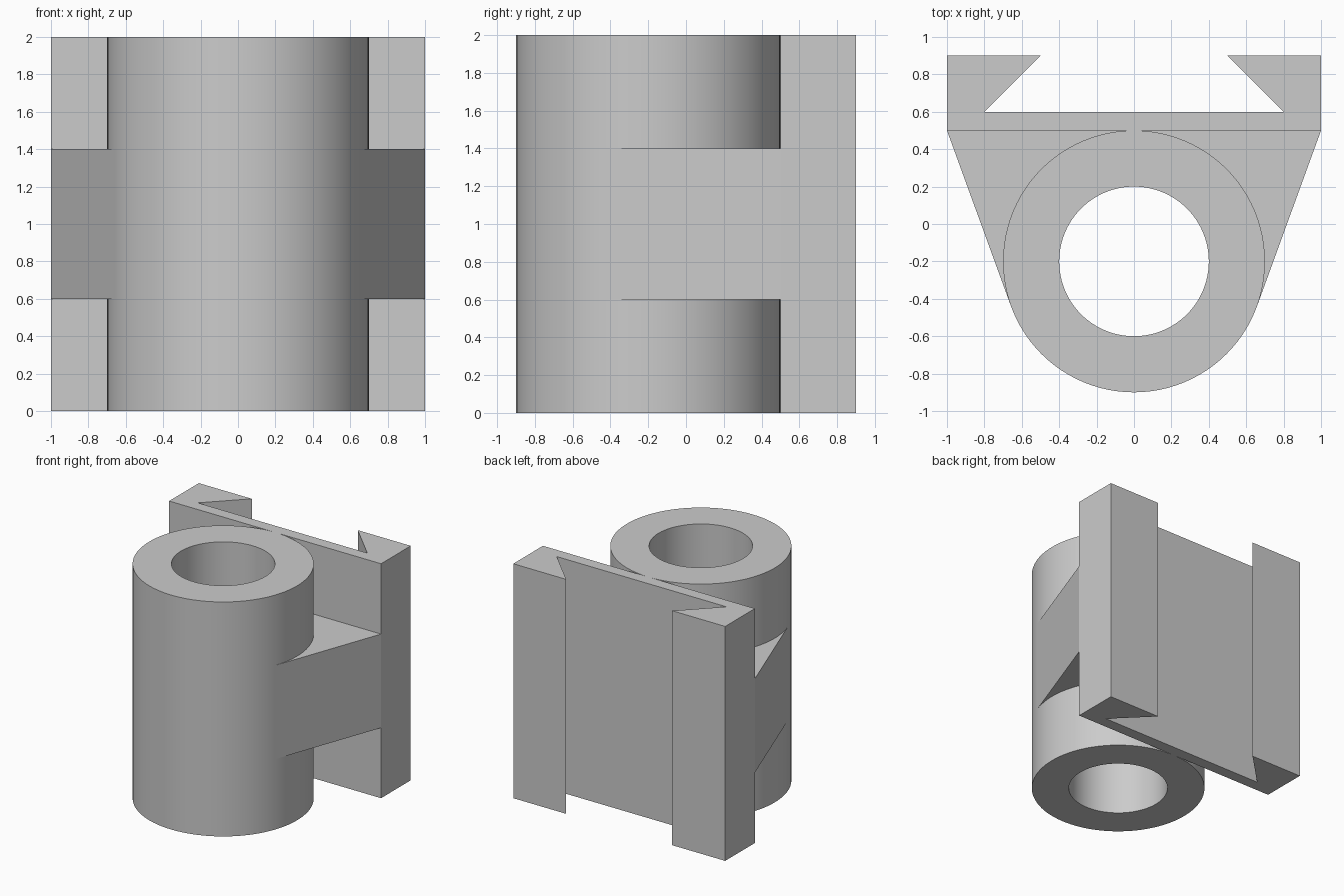
import bpy
import bmesh
from math import cos, sin, radians, pi

cube = bpy.data.objects.get("Cube")
if cube:
    bpy.data.objects.remove(cube, do_unlink=True)

CENTER_Y = -0.2
OUTER, BORE, HEIGHT = 0.7, 0.4, 2.0

grey = bpy.data.materials.new("plain_grey")
grey.use_nodes = True
grey.diffuse_color = (0.6, 0.6, 0.6, 1)
grey.node_tree.nodes["Principled BSDF"].inputs["Base Color"].default_value = grey.diffuse_color


def add_object(name, bm):
    bmesh.ops.recalc_face_normals(bm, faces=bm.faces)
    mesh = bpy.data.meshes.new(name)
    bm.to_mesh(mesh)
    bm.free()
    mesh.materials.append(grey)
    obj = bpy.data.objects.new(name, mesh)
    bpy.context.collection.objects.link(obj)
    return obj


def prism(name, outline, z0, z1):
    """Extrude a flat outline from z0 to z1."""
    bm = bmesh.new()
    face = bm.faces.new([bm.verts.new((x, y, z0)) for x, y in outline])
    top = bmesh.ops.extrude_face_region(bm, geom=[face])["geom"]
    bmesh.ops.translate(bm, vec=(0, 0, z1 - z0),
                        verts=[v for v in top if isinstance(v, bmesh.types.BMVert)])
    return add_object(name, bm)


def on_circle(radius, angle):
    return radius * cos(angle), CENTER_Y + radius * sin(angle)


# Bored cylinder: a closed rectangular section swept around its axis
bm = bmesh.new()
STEPS = 96
section = [(BORE, 0), (OUTER, 0), (OUTER, HEIGHT), (BORE, HEIGHT)]
rings = [[bm.verts.new((*on_circle(r, 2 * pi * i / STEPS), z)) for r, z in section]
         for i in range(STEPS)]
for i, ring in enumerate(rings):
    after = rings[(i + 1) % STEPS]
    for k in range(4):
        n = (k + 1) % 4
        bm.faces.new((ring[k], after[k], after[n], ring[n]))
tube = add_object("bored_cylinder", bm)
bpy.ops.object.select_all(action="DESELECT")
tube.select_set(True)
bpy.context.view_layer.objects.active = tube
bpy.ops.object.shade_smooth_by_angle(angle=radians(30))

# Back plate with a dovetail slot
half = [(1, 0.5), (1, 0.9), (0.5, 0.9), (0.8, 0.6)]
prism("dovetail_plate", half + [(-x, y) for x, y in reversed(half)], 0, HEIGHT)

# Middle web, its sides tangent to the cylinder and its inner arc buried in the wall
TANGENT = radians(-20)
arc = [on_circle(OUTER - 0.02, TANGENT + (pi - 2 * TANGENT) * i / 48) for i in range(49)]
right_touch, left_touch = on_circle(OUTER, TANGENT), on_circle(OUTER, pi - TANGENT)
prism("middle_web", [(1, 0.5), right_touch] + arc + [left_touch, (-1, 0.5)], 0.6, 1.4)
